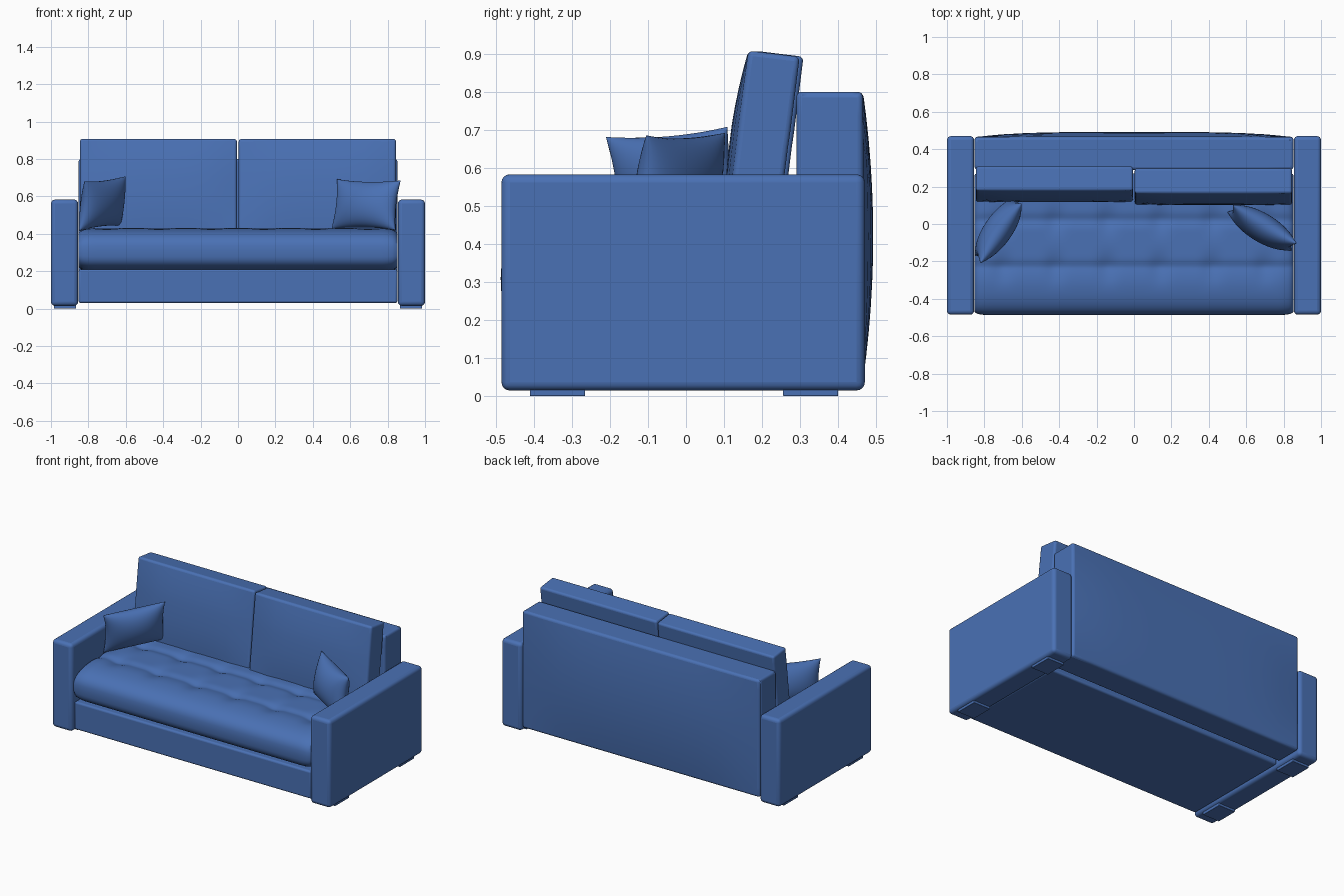
import bpy, bmesh, math
from mathutils import Matrix, Vector

if "Cube" in bpy.data.objects:
    bpy.data.objects.remove(bpy.data.objects["Cube"], do_unlink=True)

BLUE = (0.068, 0.165, 0.46, 1)
fabric = bpy.data.materials.new("blue fabric")
fabric.use_nodes = True
fabric.diffuse_color = BLUE
fabric.node_tree.nodes["Principled BSDF"].inputs["Base Color"].default_value = BLUE


def finish(name, bm, bevel=0, smooth=40):
    bmesh.ops.recalc_face_normals(bm, faces=bm.faces)
    mesh = bpy.data.meshes.new(name)
    bm.to_mesh(mesh)
    bm.free()
    mesh.materials.append(fabric)
    obj = bpy.data.objects.new(name, mesh)
    bpy.context.collection.objects.link(obj)
    if bevel:
        mod = obj.modifiers.new("rounded edges", "BEVEL")
        mod.width, mod.segments = bevel, 4
        mod.limit_method, mod.angle_limit = "ANGLE", math.radians(50)
    bpy.ops.object.select_all(action="DESELECT")
    obj.select_set(True)
    bpy.context.view_layer.objects.active = obj
    bpy.ops.object.shade_smooth_by_angle(angle=math.radians(smooth))
    return obj


def box(name, x, y, z, bevel, cuts=0, shape=None):
    """Box between ranges; shape(point, unit_point) may reshape it."""
    bm = bmesh.new()
    bmesh.ops.create_cube(bm, size=2)
    if cuts:
        bmesh.ops.subdivide_edges(bm, edges=bm.edges, cuts=cuts, use_grid_fill=True)
    for v in bm.verts:
        unit = v.co.copy()
        v.co = Vector([(lo + hi) / 2 + u * (hi - lo) / 2 for u, (lo, hi) in zip(unit, (x, y, z))])
        if shape:
            shape(v.co, unit)
    return finish(name, bm, bevel)


# Arms and feet
for side, s in (("left", 1), ("right", -1)):
    box(side + "_arm", sorted((s * 0.855, s)), (-0.485, 0.47), (0.015, 0.583), 0.022)
    for end, y in (("front", (-0.41, -0.265)), ("back", (0.255, 0.4))):
        box(f"{side}_{end}_foot", sorted((s * 0.865, s * 0.985)), y, (0, 0.02), 0.003)

# Base under the seat
box("base", (-0.852, 0.852), (-0.465, 0.27), (0.03, 0.21), 0.012)


# Backrest with a gently domed rear face
def dome_rear(co, u):
    if u.y > 0:
        co.y += u.y * 0.027 * (1 - u.x ** 4) * (1 - u.z ** 2)


box("backrest", (-0.852, 0.852), (0.29, 0.465), (0.04, 0.8), 0.035, 11, dome_rear)


# Back cushions, leaning back and slightly puffed
def lean(co, u):
    co.y += 0.125 * (co.z - 0.43)
    co.z -= 0.008 * u.y * (u.z > 0)
    if u.y < 0:
        co.y += u.y * 0.02 * (1 - u.x ** 4) * (1 - u.z ** 2)


box("left_back_cushion", (0.004, 0.845), (0.105, 0.24), (0.41, 0.9), 0.025, 9, lean)
box("right_back_cushion", (-0.845, -0.006), (0.12, 0.25), (0.41, 0.9), 0.025, 9, lean)


# Seat cushion: rounded section swept across, with tufted creases
def seat_section():
    pts = []
    for i in range(25):
        a = math.radians(-90 + i * 7.5)
        c, s = math.cos(a), math.sin(a)
        radius = 0.12 if s > 0 else 0.11
        power = 0.75 if s > 0 else 0.6
        pts.append((-0.25 - 0.237 * c ** power if c > 1e-6 else -0.25,
                    0.31 + radius * math.copysign(abs(s) ** power, s)))
    pts += [(-0.25 + 0.013 * i, 0.43) for i in range(1, 41)]
    return pts + [(0.27, 0.2)]


def tuft(x, y):
    seam = sum(math.exp(-((y - row) / 0.028) ** 2) for row in (-0.23, 0.02))
    dip = sum(math.exp(-((y - row) / 0.07) ** 2) for row in (-0.23, 0.02))
    button = abs(math.cos(math.pi * (x - 0.14) / 0.28)) ** 6
    return 0.010 * seam + 0.014 * dip * button


bm = bmesh.new()
rings = []
STEPS = 120
for i in range(STEPS + 1):
    x = -0.853 * math.cos(math.pi * i / STEPS) if i in (0, STEPS) else 0.853 * (2 * i / STEPS - 1)
    edge = max(0, (abs(x) - 0.77) / 0.083)
    scale = 1 - 0.22 * (1 - math.sqrt(max(0, 1 - edge ** 2)))
    ring = []
    for y, z in seat_section():
        if z > 0.36:
            z -= tuft(x, y)
        ring.append(bm.verts.new((x, -0.1 + (y + 0.1) * (0.8 + 0.2 * scale), 0.31 + (z - 0.31) * scale)))
    rings.append(ring)
for a, b in zip(rings, rings[1:]):
    for j in range(len(a)):
        k = (j + 1) % len(a)
        bm.faces.new((a[j], a[k], b[k], b[j]))
bm.faces.new(rings[0])
bm.faces.new(rings[-1])
finish("seat_cushion", bm, smooth=50)


# Throw pillows: two puffed sheets with pinched sides and pointed corners
def pillow(name, centre, turn, tilt, roll, width, height, depth):
    bm = bmesh.new()
    n = 20
    place = (Matrix.Translation(centre) @ Matrix.Rotation(math.radians(turn), 4, "Z")
             @ Matrix.Rotation(math.radians(tilt), 4, "X") @ Matrix.Rotation(math.radians(roll), 4, "Y"))
    for face in (-1, 1):
        grid = []
        for i in range(n + 1):
            row = []
            for j in range(n + 1):
                u, v = -math.cos(math.pi * i / n), -math.cos(math.pi * j / n)
                puff = ((1 - u * u) * (1 - v * v)) ** 0.5
                px = u * (1 - 0.09 * (1 - v * v)) * width / 2
                pz = v * (1 - 0.09 * (1 - u * u)) * height / 2
                row.append(bm.verts.new(place @ Vector((px, face * puff * depth / 2, pz))))
            grid.append(row)
        for i in range(n):
            for j in range(n):
                bm.faces.new((grid[i][j], grid[i + 1][j], grid[i + 1][j + 1], grid[i][j + 1]))
    bmesh.ops.remove_doubles(bm, verts=bm.verts, dist=0.0004)
    finish(name, bm, smooth=80)


pillow("right_throw_pillow", (-0.725, -0.03, 0.562), 56, 10, -4, 0.39, 0.27, 0.15)
pillow("left_throw_pillow", (0.685, -0.02, 0.556), -31, -10, 1, 0.40, 0.27, 0.15)
